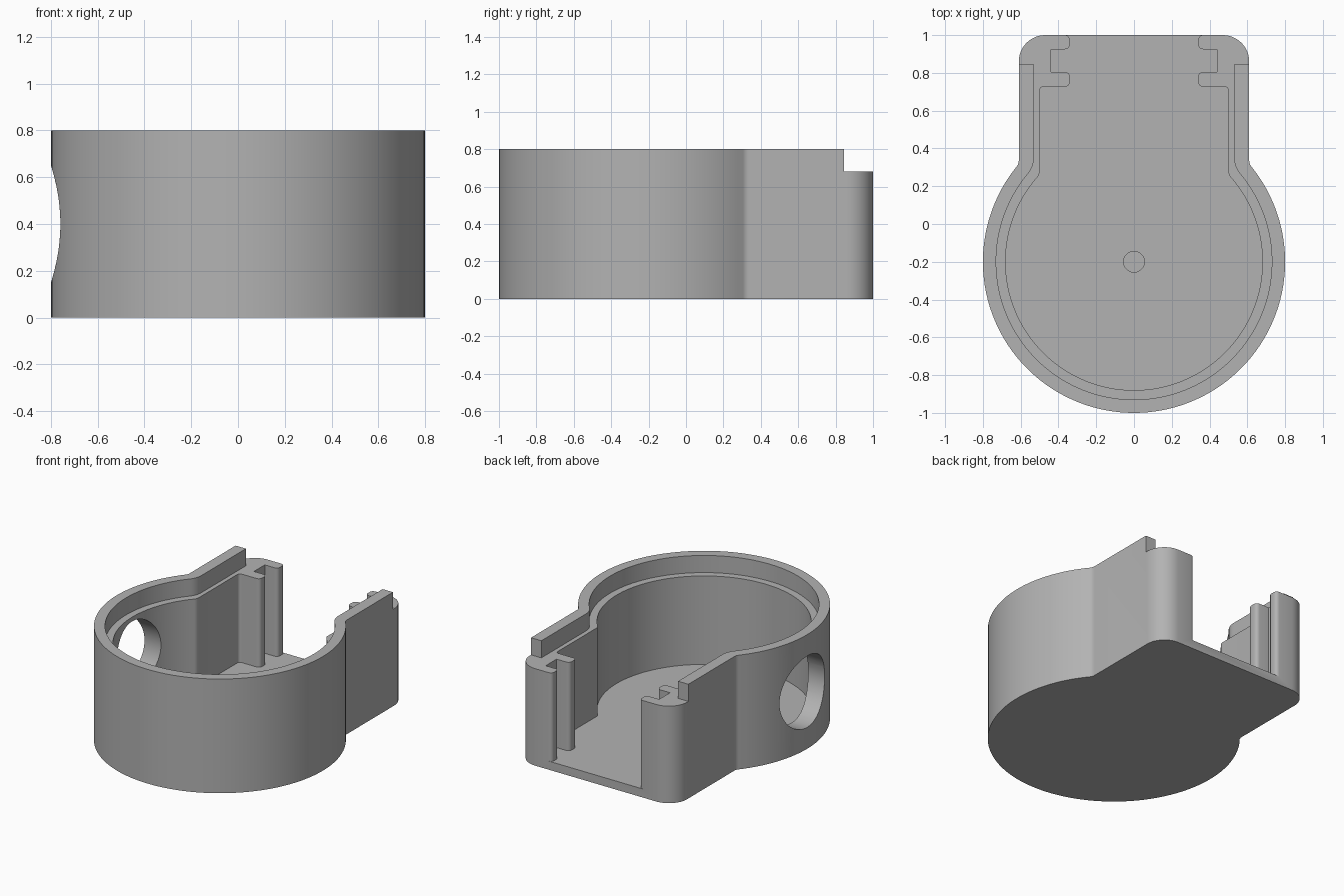
import bpy, bmesh, math
from mathutils import Vector

if "Cube" in bpy.data.objects:
    bpy.data.objects.remove(bpy.data.objects["Cube"])

CY = -0.2                      # centre of the round chamber
FLOOR, LEDGE, TOP = 0.06, 0.68, 0.8

grey = bpy.data.materials.new("grey")
grey.diffuse_color = (0.45, 0.45, 0.45, 1)
grey.use_nodes = True
grey.node_tree.nodes["Principled BSDF"].inputs["Base Color"].default_value = grey.diffuse_color


def arc(cx, cy, r, a0, a1, n):
    """Points along an arc, angles in degrees."""
    return [(cx + r * math.cos(math.radians(a0 + (a1 - a0) * i / n)),
             cy + r * math.sin(math.radians(a0 + (a1 - a0) * i / n))) for i in range(n + 1)]


def keyhole(radius, neck, fillet):
    """Right half of a circle blended into a straight neck."""
    fx = neck + fillet
    fy = CY + math.sqrt((radius + fillet) ** 2 - fx ** 2)
    a = math.degrees(math.atan2(fy - CY, fx))
    return arc(0, CY, radius, -90, a, 48) + arc(fx, fy, fillet, a + 180, 180, 6)[1:]


def prism(name, half, z0, z1):
    """Mirror a right-hand outline across x = 0 and extrude it."""
    pts = half + [(-x, y) for x, y in reversed(half) if abs(x) > 1e-5]
    bm = bmesh.new()
    face = bm.faces.new([bm.verts.new((x, y, z0)) for x, y in pts])
    out = bmesh.ops.extrude_face_region(bm, geom=[face])
    bmesh.ops.translate(bm, vec=(0, 0, z1 - z0),
                        verts=[v for v in out["geom"] if isinstance(v, bmesh.types.BMVert)])
    bmesh.ops.recalc_face_normals(bm, faces=bm.faces)
    mesh = bpy.data.meshes.new(name)
    bm.to_mesh(mesh)
    bm.free()
    ob = bpy.data.objects.new(name, mesh)
    mesh.materials.append(grey)
    bpy.context.collection.objects.link(ob)
    return ob


def cylinder(name, r, depth, loc, rot=(0, 0, 0)):
    bpy.ops.mesh.primitive_cylinder_add(vertices=64, radius=r, depth=depth, location=loc, rotation=rot)
    ob = bpy.context.object
    ob.name = name
    ob.data.materials.append(grey)
    return ob


# Outer body with rounded rear corners
body = prism("housing", keyhole(0.8, 0.61, 0.05) + arc(0.47, 0.86, 0.14, 0, 90, 12), 0, TOP)

# Inner chamber, door tracks and rear opening
chamber = (keyhole(0.68, 0.5, 0.05)
           + arc(0.48, 0.707, 0.02, 0, 90, 4)
           + arc(0.365, 0.752, 0.025, 270, 180, 4)
           + arc(0.365, 0.78, 0.025, 180, 90, 4)
           + [(0.44, 0.805), (0.44, 0.925)]
           + arc(0.365, 0.95, 0.025, 270, 180, 4)
           + arc(0.365, 0.975, 0.025, 180, 90, 4)
           + [(0.365, 1.1)])

# Lid seat, open across the rear end
seat = keyhole(0.73, 0.53, 0.13) + [(0.53, 0.845), (0.9, 0.845), (0.9, 1.1)]

cutters = [
    prism("chamber_cutter", chamber, FLOOR, 1.0),
    prism("lid_seat_cutter", seat, LEDGE, 1.0),
    cylinder("side_hole_cutter", 0.25, 0.7, (-0.75, CY, 0.4), (0, math.pi / 2, 0)),
    cylinder("floor_dimple_cutter", 0.055, 0.1, (0, CY, FLOOR + 0.02)),
]
for cutter in cutters:
    mod = body.modifiers.new(cutter.name, "BOOLEAN")
    mod.operation = "DIFFERENCE"
    mod.solver = "EXACT"
    mod.object = cutter

# Apply the cuts, then drop the cutters
bpy.ops.object.select_all(action="DESELECT")
bpy.context.view_layer.objects.active = body
body.select_set(True)
for mod in list(body.modifiers):
    bpy.ops.object.modifier_apply(modifier=mod.name)
for cutter in cutters:
    bpy.data.objects.remove(cutter)
bpy.ops.object.shade_smooth_by_angle(angle=math.radians(30))
